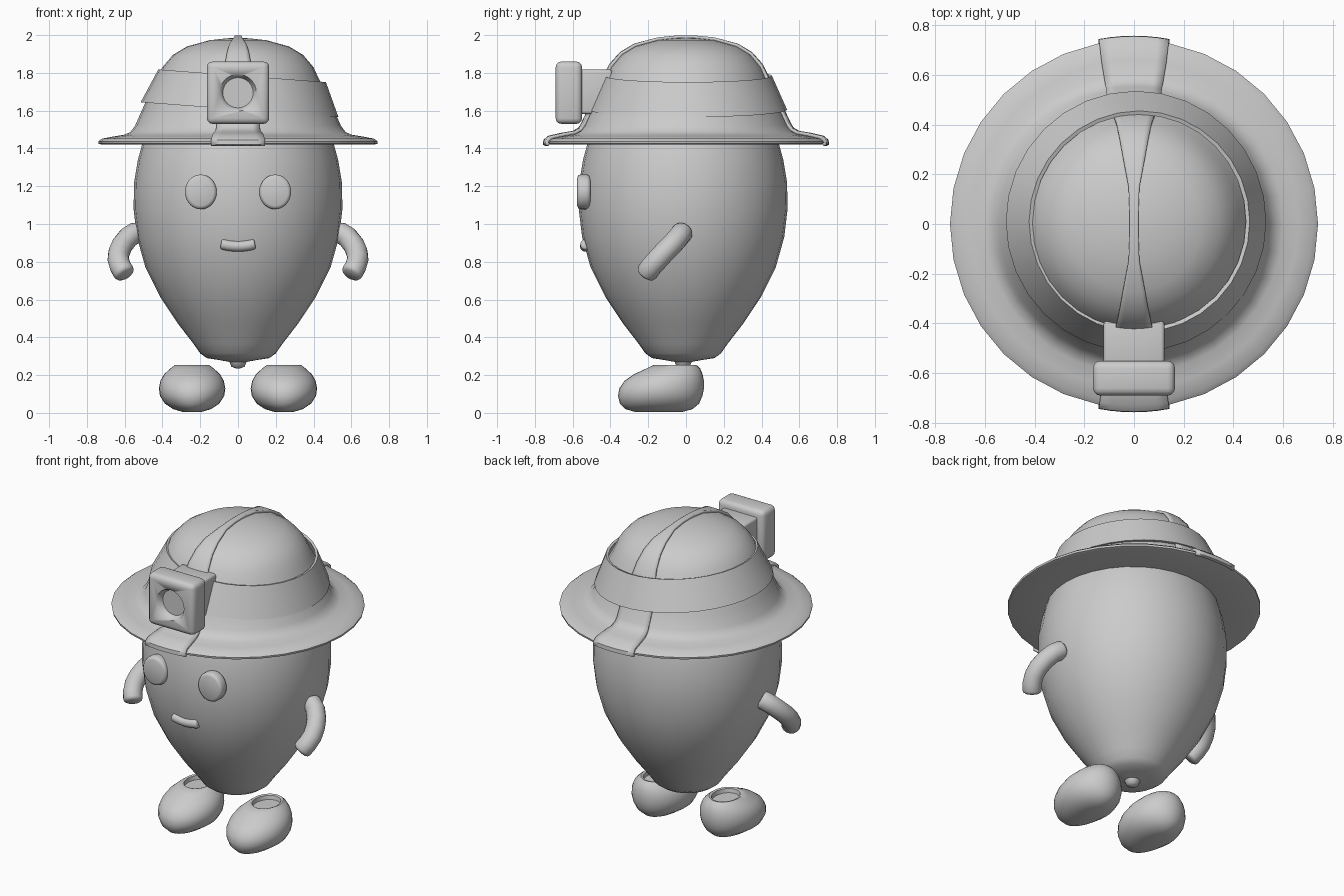
import bpy, bmesh, math
from mathutils import Matrix, Vector

default = bpy.data.objects.get("Cube")
if default:
    bpy.data.objects.remove(default)

grey = bpy.data.materials.new("plain_grey")
grey.use_nodes = True
COLOUR = (0.6, 0.6, 0.6, 1)
grey.diffuse_color = COLOUR
grey.node_tree.nodes["Principled BSDF"].inputs["Base Color"].default_value = COLOUR


def finish(name, bm, angle=40):
    bmesh.ops.recalc_face_normals(bm, faces=bm.faces)
    mesh = bpy.data.meshes.new(name)
    bm.to_mesh(mesh)
    bm.free()
    obj = bpy.data.objects.new(name, mesh)
    bpy.context.collection.objects.link(obj)
    mesh.materials.append(grey)
    bpy.ops.object.select_all(action='DESELECT')
    obj.select_set(True)
    bpy.context.view_layer.objects.active = obj
    bpy.ops.object.shade_smooth_by_angle(angle=math.radians(angle))
    return obj


def loft(name, rings, caps=True, closed=False, angle=40):
    """Skin a list of equally long vertex rings."""
    bm = bmesh.new()
    loops = [[bm.verts.new(p) for p in ring] for ring in rings]
    pairs = list(zip(loops, loops[1:])) + ([(loops[-1], loops[0])] if closed else [])
    for a, b in pairs:
        for i in range(len(a)):
            j = (i + 1) % len(a)
            bm.faces.new((a[i], a[j], b[j], b[i]))
    if caps and not closed:
        bm.faces.new(loops[0])
        bm.faces.new(loops[-1])
    return finish(name, bm, angle)


def circle(rx, ry, z, cx=0, cy=0, n=32):
    return [(cx + rx * math.cos(t), cy + ry * math.sin(t), z)
            for t in (2 * math.pi * i / n for i in range(n))]


def lathe(name, profile, cy=0.0, **kw):
    return loft(name, [circle(r, r, z, 0, cy) for r, z in profile], **kw)


def rounded_box(name, size, centre, bevel):
    bm = bmesh.new()
    bmesh.ops.create_cube(bm, size=1, matrix=Matrix.Translation(centre) @ Matrix.Diagonal((*size, 1)))
    bmesh.ops.bevel(bm, geom=bm.edges[:], offset=bevel, segments=3, profile=0.5, affect='EDGES')
    return finish(name, bm)


def tube(name, points, radius, n=16):
    """Smooth rod through the points with slightly rounded ends."""
    pts = [Vector(p) for p in points]
    rings = []
    last = len(pts) - 1
    for i, p in enumerate(pts):
        d = (pts[min(i + 1, last)] - pts[max(i - 1, 0)]).normalized()
        u = d.orthogonal().normalized() if i == 0 else (u - d * u.dot(d)).normalized()
        v = d.cross(u)
        steps = [(0, 1)]
        if i == 0:
            steps = [(-0.35, 0.7), (-0.2, 0.92), (0, 1)]
        elif i == last:
            steps = [(0, 1), (0.2, 0.92), (0.35, 0.7)]
        for along, scale in steps:
            rings.append([p + d * along * radius + radius * scale *
                          (u * math.cos(2 * math.pi * k / n) + v * math.sin(2 * math.pi * k / n))
                          for k in range(n)])
    return loft(name, rings, angle=60)


# Pear-shaped body with a small nub underneath
lathe("body", [(0.01, 0.235), (0.035, 0.245), (0.045, 0.27), (0.10, 0.28), (0.165, 0.29),
               (0.20, 0.315), (0.235, 0.365), (0.32, 0.475), (0.41, 0.61), (0.49, 0.77),
               (0.535, 0.93), (0.553, 1.08), (0.55, 1.22), (0.53, 1.34), (0.50, 1.45),
               (0.44, 1.6), (0.30, 1.75)], cy=-0.015, angle=50)

# Hat shell: flared brim, crown and dome
hat = [(0.50, 1.425), (0.72, 1.42), (0.738, 1.425), (0.74, 1.437), (0.72, 1.452), (0.66, 1.463),
       (0.60, 1.473), (0.57, 1.487), (0.545, 1.52), (0.51, 1.6), (0.465, 1.70), (0.425, 1.775),
       (0.40, 1.83), (0.345, 1.895), (0.27, 1.94), (0.15, 1.973), (0.06, 1.983), (0.01, 1.985)]
lathe("hat", hat, angle=60)

# Tilted band around the crown
band = lathe("hat_band", [(0.445, 0.09), (0.525, -0.09), (0.505, -0.09), (0.43, 0.085)], closed=True)
band.location = (0.015, 0.01, 1.695)
band.rotation_euler = (0, math.radians(4.3), 0)

# Strap running over the hat from brim to brim: radius, height, half width
half = [(0.742, 1.412, 0.142), (0.757, 1.42, 0.142), (0.755, 1.445, 0.142), (0.73, 1.467, 0.138),
        (0.66, 1.483, 0.13), (0.60, 1.493, 0.12), (0.57, 1.51, 0.115), (0.555, 1.535, 0.112),
        (0.52, 1.61, 0.11), (0.475, 1.71, 0.095), (0.435, 1.79, 0.078), (0.408, 1.845, 0.07),
        (0.35, 1.91, 0.058), (0.275, 1.955, 0.045), (0.15, 1.988, 0.022), (0.05, 1.998, 0.018)]
bm = bmesh.new()
rows = []
for side, part in ((-1, half), (1, half[::-1])):
    for r, z, w in part:
        rows.append([bm.verts.new((w * t / 3, side * math.sqrt(r * r - (w * t / 3) ** 2), z))
                     for t in range(-3, 4)])
for a, b in zip(rows, rows[1:]):
    for i in range(6):
        bm.faces.new((a[i], a[i + 1], b[i + 1], b[i]))
strap = finish("hat_strap", bm)
solid = strap.modifiers.new("thickness", 'SOLIDIFY')
solid.thickness = 0.018
solid.offset = -1

# Headlamp with a dished lens opening
rounded_box("lamp_mount", (0.245, 0.19, 0.235), (0, -0.485, 1.70), 0.015)
lamp = rounded_box("lamp_case", (0.33, 0.14, 0.33), (0, -0.62, 1.695), 0.03)
bm = bmesh.new()
bmesh.ops.create_cone(bm, cap_ends=True, segments=32, radius1=0.08, radius2=0.115, depth=0.08,
                      matrix=Matrix.Translation((0, -0.69, 1.695)) @ Matrix.Rotation(math.pi / 2, 4, 'X'))
cutter = finish("lens_cutter", bm)
cutter.hide_render = True
cut = lamp.modifiers.new("lens_opening", 'BOOLEAN')
cut.operation = 'DIFFERENCE'
cut.object = cutter
bpy.context.view_layer.objects.active = lamp
bpy.ops.object.modifier_apply(modifier=cut.name)
bpy.data.objects.remove(cutter)

# Mouth
tube("mouth", [(x, -0.533 + 0.2 * x * x, 0.882 + 1.6 * x * x)
               for x in (-0.08, -0.055, -0.028, 0, 0.028, 0.055, 0.08)], 0.028)

# Shoe cross-sections: height, toe y, heel y, half width; the last ones sink into the opening
SHOE = [(0.005, -0.27, -0.02, 0.05), (0.02, -0.32, 0.035, 0.10), (0.05, -0.35, 0.07, 0.145),
        (0.09, -0.36, 0.087, 0.17), (0.13, -0.353, 0.095, 0.176), (0.17, -0.325, 0.095, 0.168),
        (0.205, -0.275, 0.088, 0.148), (0.235, -0.21, 0.075, 0.115), (0.254, -0.17, 0.055, 0.09),
        (0.25, -0.155, 0.04, 0.077), (0.225, -0.15, 0.035, 0.073)]

for side, label in ((1, "left"), (-1, "right")):
    # Eye: thick rounded disc
    eye = loft(label + "_eye", [circle(0.084 * s, 0.092 * s, z, n=28) for s, z in
                                ((0.78, -0.035), (0.95, -0.028), (1, -0.015), (1, 0.018),
                                 (0.95, 0.03), (0.8, 0.036))], angle=50)
    eye.location = (0.197 * side, -0.54, 1.17)
    eye.rotation_euler = (math.pi / 2, 0, 0)
    # Bent arm
    tube(label + "_arm", [(side * x, y, z) for x, y, z in
                          ((0.54, -0.02, 0.955), (0.58, -0.04, 0.93), (0.612, -0.075, 0.89),
                           (0.63, -0.115, 0.85), (0.634, -0.15, 0.812), (0.622, -0.185, 0.773),
                           (0.605, -0.205, 0.745))], 0.057)
    # Shoe
    loft(label + "_shoe", [circle(w, (b - a) / 2, z, 0.243 * side, (a + b) / 2) for z, a, b, w in SHOE],
         angle=50)
